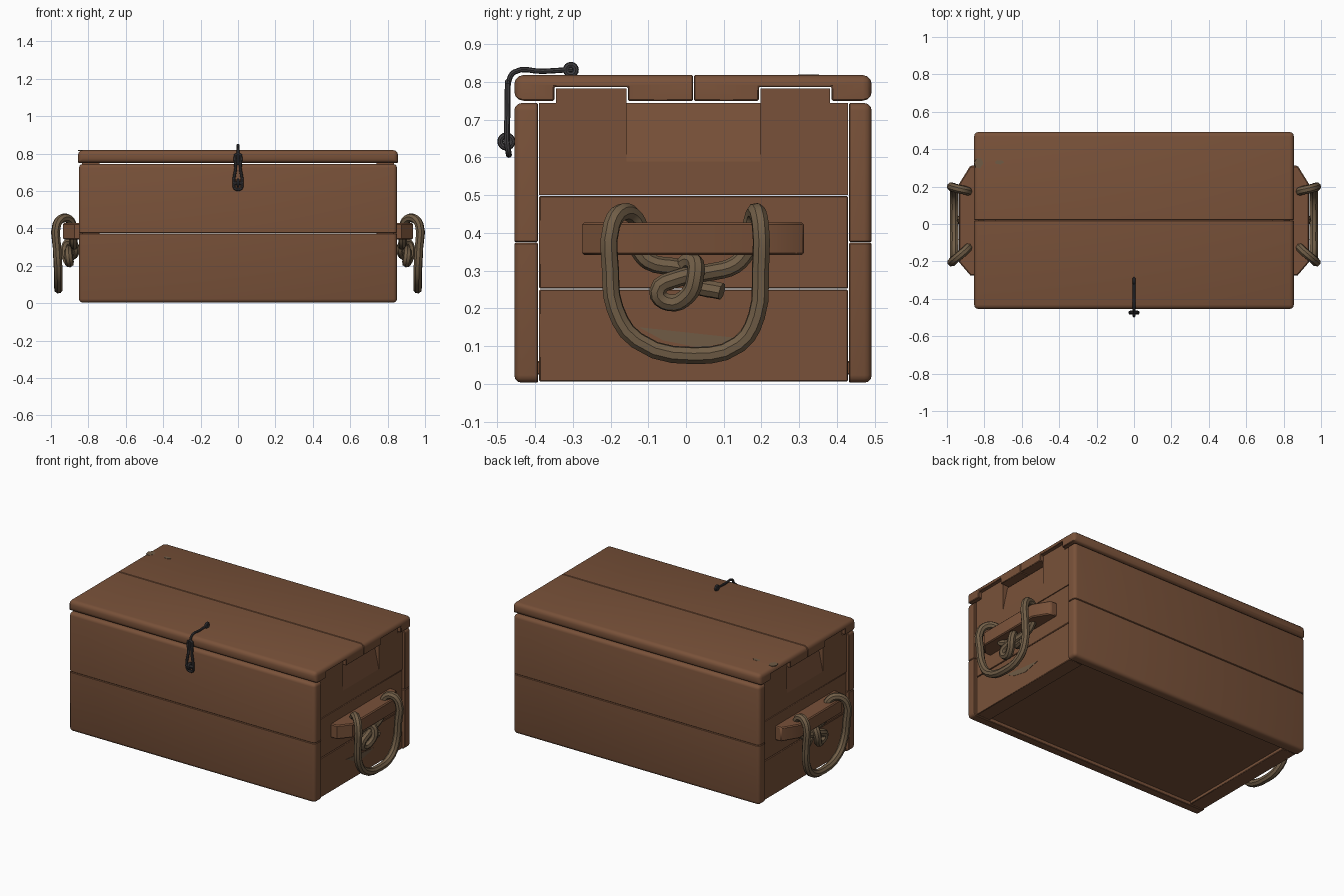
import bpy, bmesh, math
from mathutils import Vector

if "Cube" in bpy.data.objects:
    bpy.data.objects.remove(bpy.data.objects["Cube"], do_unlink=True)


def material(name, rgb):
    m = bpy.data.materials.new(name)
    m.use_nodes = True
    m.diffuse_color = (*rgb, 1)
    m.node_tree.nodes["Principled BSDF"].inputs["Base Color"].default_value = (*rgb, 1)
    return m


WOOD = material("brown wood", (0.19, 0.083, 0.041))
ROPE = material("tan rope", (0.165, 0.112, 0.063))
METAL = material("dark iron", (0.05, 0.047, 0.05))
WORN = material("worn wood", (0.16, 0.105, 0.06))


def activate(ob):
    bpy.ops.object.select_all(action='DESELECT')
    ob.select_set(True)
    bpy.context.view_layer.objects.active = ob


def smooth(ob):
    activate(ob)
    bpy.ops.object.shade_smooth_by_angle(angle=math.radians(40))


def mirror_x(ob):
    ob.modifiers.new("other_end", 'MIRROR')


def prism(name, outline, lo, hi, axis='x', rounded=None, radius=0.02, mat=WOOD, edge=0.003):
    """Extrude an outline along x (y, z points) or z (x, y points); round the chosen edges."""
    place = (lambda p, t: (t, *p)) if axis == 'x' else (lambda p, t: (*p, t))
    bm = bmesh.new()
    face = bm.faces.new([bm.verts.new(place(p, lo)) for p in outline])
    ext = bmesh.ops.extrude_face_region(bm, geom=[face])
    verts = [v for v in ext["geom"] if isinstance(v, bmesh.types.BMVert)]
    bmesh.ops.translate(bm, verts=verts, vec=Vector(place((0, 0), hi - lo)))
    bmesh.ops.recalc_face_normals(bm, faces=bm.faces)
    if rounded:
        chosen = [e for e in bm.edges if rounded((e.verts[0].co + e.verts[1].co) / 2)]
        bmesh.ops.bevel(bm, geom=chosen, offset=radius, segments=3, profile=0.5, affect='EDGES')
    me = bpy.data.meshes.new(name)
    bm.to_mesh(me)
    bm.free()
    me.materials.append(mat)
    ob = bpy.data.objects.new(name, me)
    bpy.context.collection.objects.link(ob)
    if edge:
        mod = ob.modifiers.new("soft_edges", 'BEVEL')
        mod.width, mod.segments = edge, 1
        mod.limit_method, mod.angle_limit = 'ANGLE', math.radians(50)
    smooth(ob)
    return ob


def rect(a, b, c, d):
    return [(a, c), (b, c), (b, d), (a, d)]


def tube(name, points, radius, mat, closed=False, steps=4):
    cu = bpy.data.curves.new(name, 'CURVE')
    cu.dimensions = '3D'
    cu.bevel_depth, cu.bevel_resolution = radius, 2
    cu.resolution_u, cu.use_fill_caps = steps, True
    sp = cu.splines.new('BEZIER')
    sp.bezier_points.add(len(points) - 1)
    for bp, p in zip(sp.bezier_points, points):
        bp.co = p
        bp.handle_left_type = bp.handle_right_type = 'AUTO'
    sp.use_cyclic_u = closed
    cu.materials.append(mat)
    ob = bpy.data.objects.new(name, cu)
    bpy.context.collection.objects.link(ob)
    activate(ob)
    bpy.ops.object.convert(target='MESH')
    ob = bpy.context.object
    smooth(ob)
    return ob


def near(a, b):
    return abs(a - b) < 0.002


FRONT, BACK, SEAM, TOP = -0.455, 0.492, 0.02, 0.818

# Front and back walls, two planks each
for side, inner, outer in (("front", -0.392, FRONT), ("back", 0.432, BACK)):
    for level, z0, z1 in (("lower", 0.003, 0.374), ("upper", 0.376, 0.744)):
        prism(f"{side}_{level}_plank", rect(inner, outer, z0, z1), -0.85, 0.85,
              rounded=lambda m: (near(m.y, outer) or near(abs(m.x), 0.85))
              and not near(m.z, 0.375) and not near(m.y, inner))

# End walls: two plain planks and a top plank with two tongues
for level, z0, z1 in (("lower", 0.006, 0.25), ("middle", 0.252, 0.498)):
    mirror_x(prism(f"end_{level}_plank", rect(-0.389, 0.429, z0, z1), 0.74, 0.835))
tongues = [(-0.345, -0.158), (0.197, 0.382)]
outline = [(-0.389, 0.5), (-0.389, 0.744)]
for a, b in tongues:
    outline += [(a, 0.744), (a, 0.783), (b, 0.783), (b, 0.744)]
outline += [(0.429, 0.744), (0.429, 0.5)]
end_top = prism("end_top_plank", outline, 0.74, 0.835, edge=0)

# Sloping finger scoop cut into the top end plank
scoop = prism("scoop_cutter", rect(-0.157, 0.196, 0.585, 0.8), 0.79, 0.9, edge=0)
for v in scoop.data.vertices:
    if v.co.x < 0.8 and v.co.z < 0.6:
        v.co.x = 0.836
scoop.hide_render = True
scoop.hide_set(True)
cut = end_top.modifiers.new("scoop", 'BOOLEAN')
cut.object, cut.solver = scoop, 'EXACT'
mirror_x(end_top)

# Recessed floor
prism("floor", rect(-0.4, 0.44, 0.025, 0.06), -0.8, 0.8)

# Lid boards, notched around the tongues
for name, sign, (a, b), y0, y1 in (("lid_front_board", -1, tongues[0], FRONT, SEAM - 0.001),
                                   ("lid_back_board", 1, tongues[1], SEAM + 0.001, BACK)):
    a, b = a - 0.004, b + 0.004
    rim = FRONT if sign < 0 else BACK
    shape = [(y0, TOP), (y0, 0.75), (a, 0.75), (a, 0.787), (b, 0.787), (b, 0.75),
             (y1, 0.75), (y1, TOP)]
    prism(name, shape, -0.855, 0.855, radius=0.024,
          rounded=lambda m: near(m.y, rim) or (near(m.z, TOP) and not near(m.y, SEAM)))

# Tapered handle cleats on both ends
cleat = [(0.82, -0.275), (0.875, -0.275), (0.935, -0.205), (0.935, 0.215),
         (0.875, 0.312), (0.82, 0.312)]
mirror_x(prism("handle_cleat", cleat, 0.341, 0.428, axis='z', edge=0.006))

# Rope handle hanging from the cleat
loop = [(0.885, -0.12, 0.4), (0.895, -0.135, 0.44), (0.935, -0.17, 0.455),
        (0.968, -0.197, 0.42), (0.968, -0.2, 0.3), (0.962, -0.188, 0.2),
        (0.96, -0.13, 0.115), (0.96, 0.02, 0.075), (0.96, 0.14, 0.105),
        (0.962, 0.187, 0.18), (0.968, 0.197, 0.3), (0.97, 0.197, 0.42),
        (0.935, 0.187, 0.456), (0.895, 0.178, 0.44), (0.885, 0.17, 0.4)]
mirror_x(tube("rope_handle", loop, 0.0235, ROPE, steps=3))

# Knot below the cleat
strand = [(0.88, -0.13, 0.36), (0.88, -0.1, 0.325), (0.875, -0.02, 0.308), (0.87, 0.04, 0.29)]
knot = [(0.885, 0.17, 0.36), (0.885, 0.13, 0.315), (0.89, 0.06, 0.295),
        (0.905, -0.02, 0.28), (0.905, -0.075, 0.245), (0.9, -0.045, 0.215),
        (0.915, 0.005, 0.235), (0.925, 0.025, 0.285), (0.905, 0.02, 0.325),
        (0.87, -0.01, 0.3), (0.875, 0.02, 0.265), (0.9, 0.095, 0.245)]
for name, path in (("knot_strand", strand), ("rope_knot", knot)):
    mirror_x(tube(name, path, 0.023, ROPE))

# Hook latch: arm over the lid, teardrop loop and two eyes
tube("latch_arm", [(0, -0.3, 0.833), (0, -0.38, 0.828), (0, -0.455, 0.826),
                   (0, -0.47, 0.8), (0, -0.473, 0.74)], 0.007, METAL)
drop = [(0, -0.472, 0.8), (0.012, -0.473, 0.72), (0.022, -0.474, 0.64), (0.015, -0.47, 0.612),
        (-0.015, -0.47, 0.612), (-0.022, -0.474, 0.64), (-0.012, -0.473, 0.72)]
tube("latch_loop", drop, 0.008, METAL, closed=True)
for name, y, z, r in (("lid_eye", -0.305, 0.832, 0.013), ("wall_eye", -0.476, 0.642, 0.016)):
    ring = [(0, y + r * math.cos(t * math.pi / 4), z + r * math.sin(t * math.pi / 4))
            for t in range(8)]
    tube(name, ring, 0.008, METAL, closed=True, steps=2)
tube("latch_pin", [(-0.027, -0.475, 0.642), (0.027, -0.475, 0.642)], 0.009, METAL)

# Small worn patches on lid and end wall
prism("worn_end_patch", [(-0.125, 0.15), (-0.06, 0.115), (0.04, 0.095), (0.15, 0.12)],
      0.834, 0.837, mat=WORN, edge=0)
for i, (x, y, w, h) in enumerate([(-0.83, 0.325, 0.025, 0.03), (-0.72, 0.33, 0.025, 0.012)]):
    spots = [(x + w * math.cos(t), y + h * math.sin(t)) for t in range(6)]
    prism(f"worn_lid_patch_{i + 1}", spots, TOP - 0.003, TOP + 0.001, axis='z', mat=WORN, edge=0)
